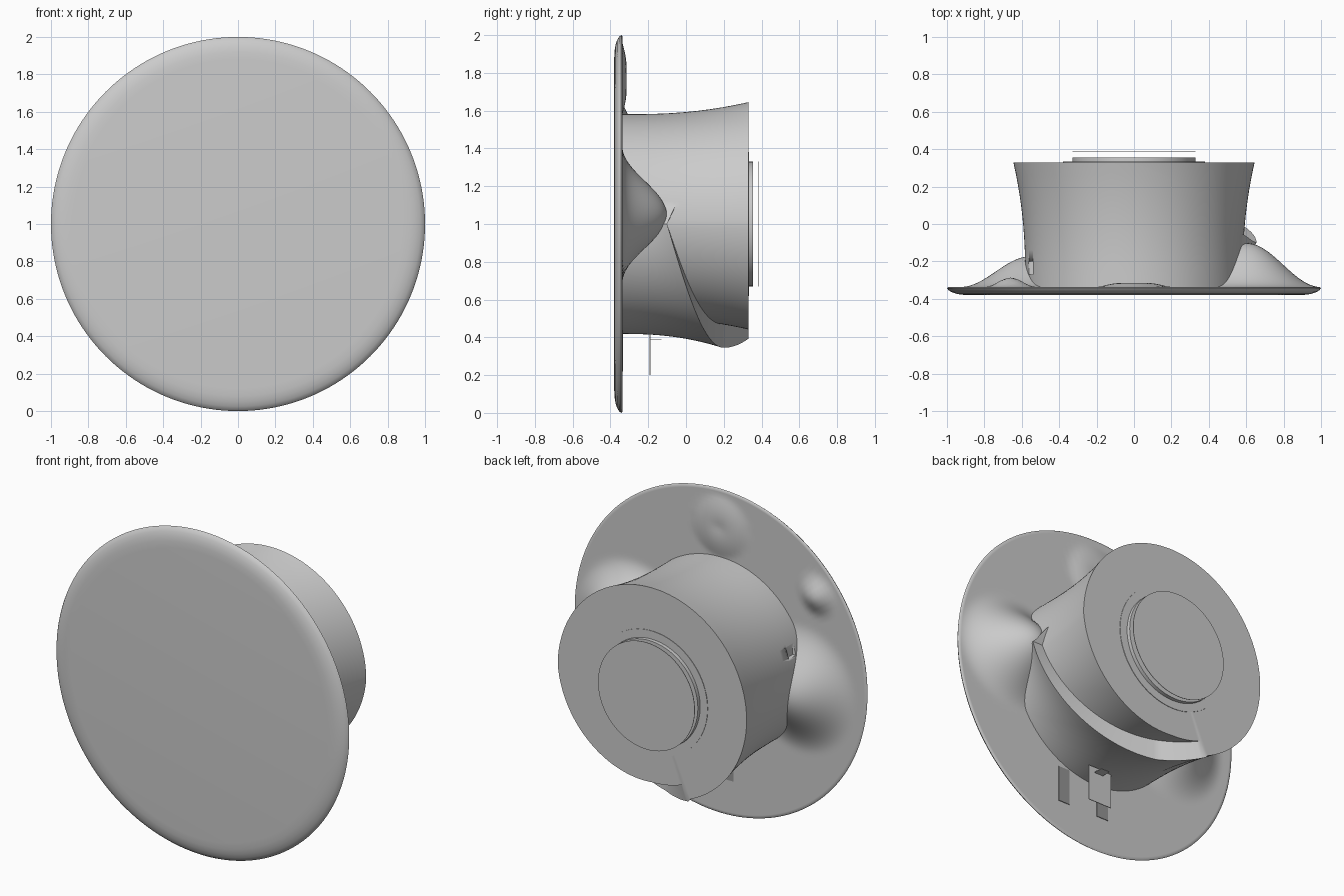
import bpy, bmesh, math
from mathutils import Vector

if "Cube" in bpy.data.objects:
    bpy.data.objects.remove(bpy.data.objects["Cube"])

def material(name, v):
    m = bpy.data.materials.new(name)
    m.diffuse_color = (v, v, v, 1)
    m.use_nodes = True
    m.node_tree.nodes["Principled BSDF"].inputs["Base Color"].default_value = m.diffuse_color
    return m

GREY = material("light grey", 0.6)
DARK = material("slot grey", 0.3)

def finish(name, bm, mat=GREY, angle=35):
    bmesh.ops.recalc_face_normals(bm, faces=bm.faces)
    me = bpy.data.meshes.new(name)
    bm.to_mesh(me)
    bm.free()
    ob = bpy.data.objects.new(name, me)
    bpy.context.collection.objects.link(ob)
    me.materials.append(mat)
    bpy.ops.object.select_all(action='DESELECT')
    ob.select_set(True)
    bpy.context.view_layer.objects.active = ob
    bpy.ops.object.shade_smooth_by_angle(angle=math.radians(angle))
    return ob

def skin(name, rows, ends, angle=35):
    """Skin closed rings of points along y; ends are the two cap centres."""
    bm = bmesh.new()
    vs = [[bm.verts.new(p) for p in row] for row in rows]
    n = len(rows[0])
    for a, b in zip(vs, vs[1:]):
        for i in range(n):
            j = (i + 1) % n
            bm.faces.new((a[i], a[j], b[j], b[i]))
    for row, c in ((vs[0], ends[0]), (vs[-1], ends[1])):
        cv = bm.verts.new(c)
        for i in range(n):
            bm.faces.new((row[i], row[(i + 1) % n], cv))
    bmesh.ops.remove_doubles(bm, verts=bm.verts, dist=1e-5)
    return finish(name, bm, angle=angle)

def disc(name, r, y0, y1, segs=96):
    ring = lambda y: [(r * math.cos(t), y, 1 + r * math.sin(t))
                      for t in (2 * math.pi * i / segs for i in range(segs))]
    return skin(name, [ring(y0), ring(y1)], [(0, y0, 1), (0, y1, 1)])

def box(name, x0, x1, y0, y1, z0, z1, mat=GREY):
    bm = bmesh.new()
    bmesh.ops.create_cube(bm, size=1)
    for v in bm.verts:
        v.co = Vector(((x0 + x1) / 2 + v.co.x * (x1 - x0),
                       (y0 + y1) / 2 + v.co.y * (y1 - y0),
                       (z0 + z1) / 2 + v.co.z * (z1 - z0)))
    return finish(name, bm, mat)

# Swellings on the back of the face plate: x, z, x radius, z radius, height
MOUNDS = [(0.60, 1.05, 0.40, 0.36, 0.235), (-0.55, 0.92, 0.38, 0.40, 0.165),
          (-0.66, 1.52, 0.14, 0.14, 0.05)]

def swell(x, z):
    h = 0
    for cx, cz, rx, rz, top in MOUNDS:
        d = math.hypot((x - cx) / rx, (z - cz) / rz)
        if d < 1:
            h = max(h, top * (0.5 + 0.5 * math.cos(math.pi * d)))
    d = math.hypot(x, z - 1.77) / 0.19       # shallow ring near the top
    if d < 1:
        h = max(h, 0.022 * math.sin(math.pi * min(1, 0.25 + 0.75 * d)))
    return h

# Face plate: rounded front rim, swellings on the back
N = 160
profile = [(0.88, -0.38), (0.92, -0.378), (0.95, -0.373), (0.975, -0.364),
           (0.992, -0.354), (1.0, -0.343), (0.994, -0.337)]
rings = [(r, y, False) for r, y in profile]
rings += [(0.98 - 0.02 * k, -0.337, True) for k in range(48)]
rows = []
for r, y, back in rings:
    row = []
    for i in range(N):
        t = 2 * math.pi * i / N
        x, z = r * math.cos(t), 1 + r * math.sin(t)
        row.append((x, y + (swell(x, z) if back else 0), z))
    rows.append(row)
skin("face_plate", rows, [(0, -0.38, 1), (0, -0.337, 1)], 50)

# Drum with a spiral ledge running from the right side down to the bottom
Y0, Y1, END = -0.34, 0.33, 112

def base(y):
    return 0.582 + 0.063 * max(0, (y + 0.25) / 0.58) ** 2.1

def ledge(a):
    """Ledge depth, outer swell and inner cut at a degrees below the right side."""
    if 0 <= a <= END:
        t = a / 90
        y = -0.1 + 0.3 * t if a < 90 else 0.2 + 0.13 * (a - 90) / (END - 90)
        return y, max(0.0, 0.655 - base(y)), 0.09 * min(1, t)
    if a > END:
        y = Y1 - 0.43 * max(0, (a - 270) / 90)
        k = max(0, (a - 350) / 10)
        return y, 0.06 * k, 0
    return -0.1, 0, 0

M, FRONT, BACK = 180, 10, 14
cols = []
for i in range(M):
    a = 360 * i / M
    t = math.radians(-a)
    yl, out, cut = ledge(a)
    pts = []
    for k in range(FRONT + 1):
        f = k / FRONT
        y = Y0 + (yl - Y0) * f
        pts.append((base(y) + out * f * f, y))
    for k in range(BACK + 1):
        y = yl + (Y1 - yl) * k / BACK
        pts.append((base(y) - cut, y))
    cols.append([(r * math.cos(t), y, 1 + r * math.sin(t)) for r, y in pts])
drum = skin("drum", list(zip(*cols)), [(0, Y0, 1), (0, Y1, 1)])

# Small notch in the left side of the drum
cutter = box("notch_cutter", -0.70, -0.54, -0.27, -0.20, 1.15, 1.22)
cutter.hide_render = True
cutter.hide_viewport = True
mod = drum.modifiers.new("notch", 'BOOLEAN')
mod.operation = 'DIFFERENCE'
mod.object = cutter

# Stacked discs on the back of the drum
disc("back_ring", 0.38, 0.325, 0.333)
disc("back_boss", 0.33, 0.32, 0.356)
disc("back_cover", 0.33, 0.384, 0.387)

# Hanging tab under the drum with its bracket, and two slots behind it
box("hanging_tab", 0.01, 0.17, -0.192, -0.188, 0.20, 0.42)
box("tab_bracket", 0.07, 0.13, -0.19, -0.13, 0.385, 0.389)
for side, x in (("left", -0.05), ("right", 0.23)):
    box(side + "_slot", x - 0.04, x + 0.04, -0.34, -0.333, 0.22, 0.44, DARK)
